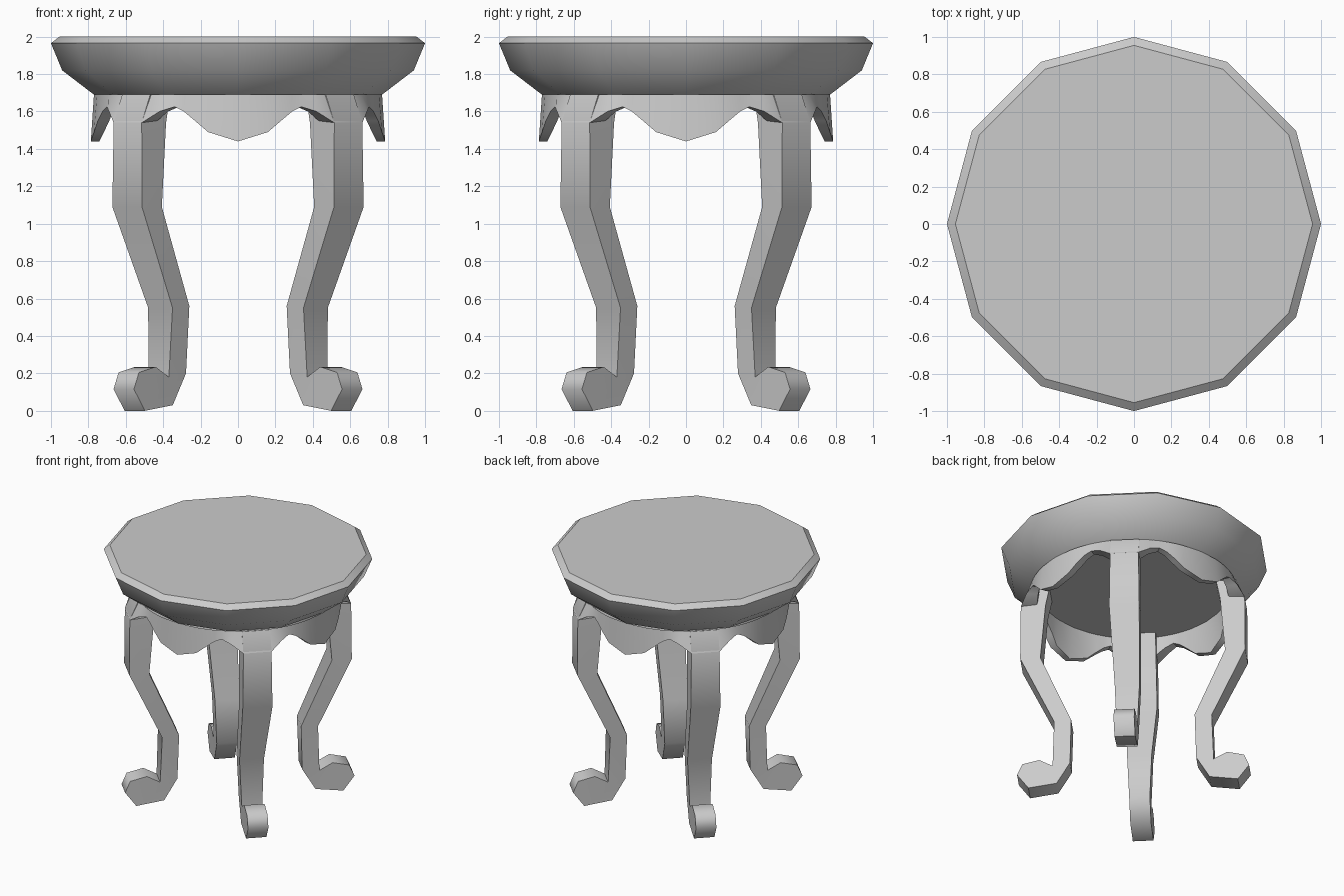
import bpy, bmesh, math
from mathutils import Matrix, Vector

if "Cube" in bpy.data.objects:
    bpy.data.objects.remove(bpy.data.objects["Cube"], do_unlink=True)

grey = bpy.data.materials.new("plain_grey")
grey.use_nodes = True
tone = (0.6, 0.6, 0.6, 1)
grey.diffuse_color = tone
grey.node_tree.nodes["Principled BSDF"].inputs["Base Color"].default_value = tone


def finish(name, bm, angle):
    bmesh.ops.recalc_face_normals(bm, faces=bm.faces)
    mesh = bpy.data.meshes.new(name)
    bm.to_mesh(mesh)
    bm.free()
    mesh.materials.append(grey)
    ob = bpy.data.objects.new(name, mesh)
    bpy.context.collection.objects.link(ob)
    bpy.ops.object.select_all(action='DESELECT')
    bpy.context.view_layer.objects.active = ob
    ob.select_set(True)
    bpy.ops.object.shade_smooth_by_angle(angle=math.radians(angle))
    return ob


def bridge(bm, a, b):
    for i in range(len(a)):
        j = (i + 1) % len(a)
        bm.faces.new((a[i], a[j], b[j], b[i]))


def loft(bm, loops):
    rings = [[bm.verts.new(p) for p in loop] for loop in loops]
    for a, b in zip(rings, rings[1:]):
        bridge(bm, a, b)
    return rings


# Twelve-sided seat with a bowl-shaped underside
SIDES = 12
bm = bmesh.new()
profile = [(0.77, 1.69), (0.94, 1.82), (1.0, 1.965), (0.955, 2.0)]
rings = loft(bm, [[(r * math.cos(math.tau * i / SIDES), r * math.sin(math.tau * i / SIDES), z)
                   for i in range(SIDES)] for r, z in profile])
bm.faces.new(rings[0])
bm.faces.new(rings[-1])
finish("seat", bm, 34)

# Scalloped apron: one lobe per side, spreading into the tops of the legs
half = [(0, 0.787, 1.44), (0.16, 0.77, 1.49), (0.23, 0.75, 1.55),
        (0.29, 0.725, 1.60), (0.34, 0.70, 1.625), (0.42, 0.69, 1.60), (0.515, 0.665, 1.54)]
lobe = [(-x, -y, z) for x, y, z in reversed(half[1:])] + [(x, -y, z) for x, y, z in half]
outline = [Matrix.Rotation(math.pi / 2 * q, 3, 'Z') @ Vector(p) for q in range(4) for p in lobe]


def at_radius(p, r, z):
    flat = Vector((p.x, p.y, 0)).normalized() * r
    return (flat.x, flat.y, z)


bm = bmesh.new()
loft(bm, [[at_radius(p, 0.77, 1.692) for p in outline],
          outline,
          [at_radius(p, 0.72 + 0.2 * max(0, 1.55 - p.z), p.z) for p in outline],
          [at_radius(p, 0.70, 1.692) for p in outline]])
finish("apron", bm, 40)

# Curved legs: each section gives outer radius, outer z, inner radius, inner z, half width
sections = [(0.77, 1.69, 0.62, 1.69, 0.106), (0.834, 1.54, 0.65, 1.54, 0.106),
            (0.838, 1.09, 0.688, 1.09, 0.112), (0.587, 0.55, 0.46, 0.56, 0.092),
            (0.60, 0.18, 0.47, 0.20, 0.077)]
# Rolled foot outline, from the front of the ankle round to the back
foot = [(0.60, 0.18), (0.70, 0.235), (0.826, 0.205), (0.864, 0.115),
        (0.78, 0.0), (0.57, 0.03), (0.47, 0.20)]
places = [("front_left", -45), ("back_left", 45), ("back_right", 135), ("front_right", -135)]
for place, turn in places:
    bm = bmesh.new()
    rings = loft(bm, [[(ro, -w, zo), (ro, w, zo), (ri, w, zi), (ri, -w, zi)]
                      for ro, zo, ri, zi, w in sections])
    bm.faces.new(rings[0])
    w = sections[-1][-1]
    sides = [[bm.verts.new((r, s * w, z)) for r, z in foot] for s in (-1, 1)]
    for side in sides:
        bm.faces.new(side)
    for i in range(len(foot) - 1):
        bm.faces.new((sides[0][i], sides[0][i + 1], sides[1][i + 1], sides[1][i]))
    bmesh.ops.remove_doubles(bm, verts=bm.verts, dist=0.0001)
    bm.transform(Matrix.Rotation(math.radians(turn), 4, 'Z'))
    finish(place + "_leg", bm, 61)
